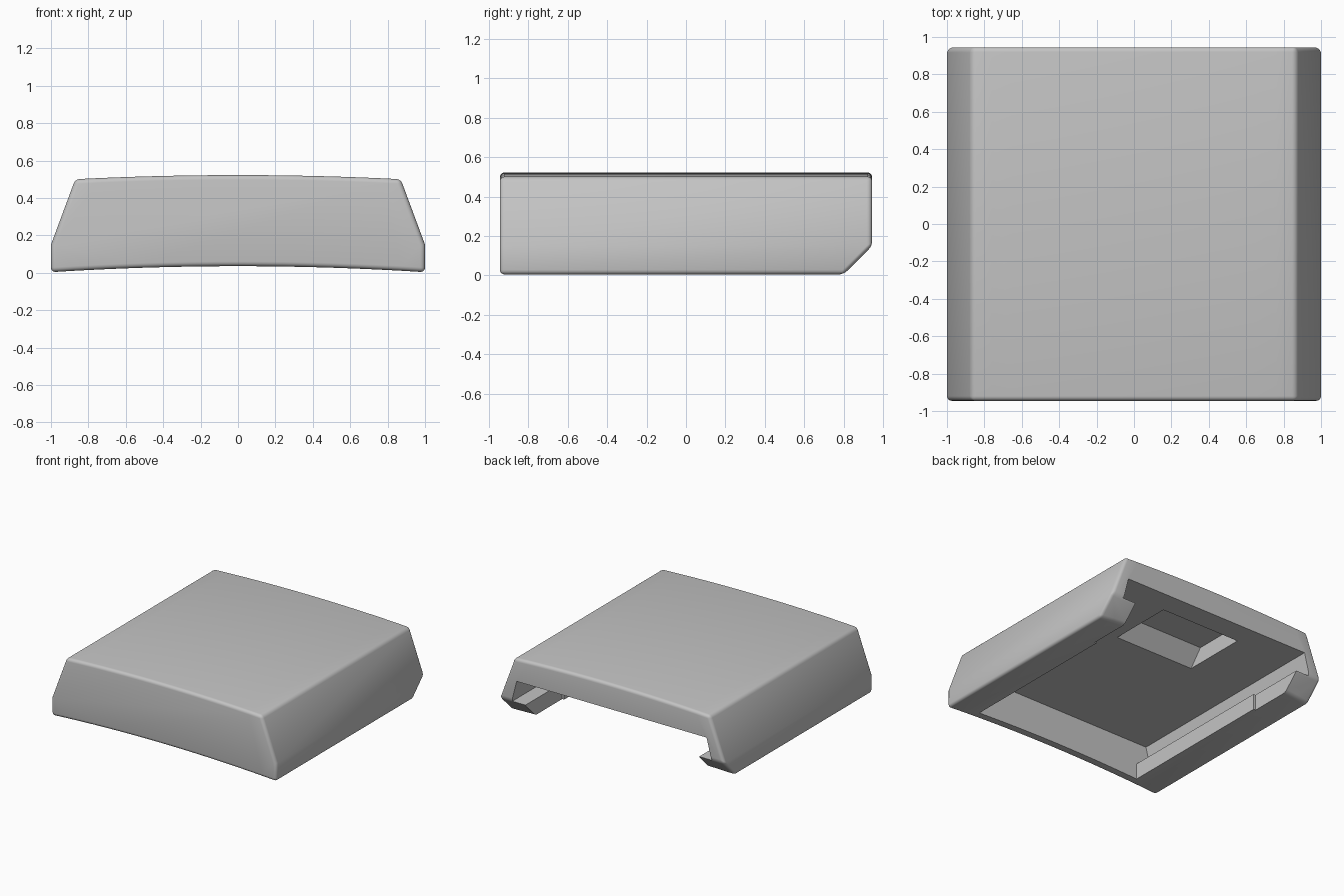
import bpy, bmesh

cube = bpy.data.objects.get("Cube")
if cube:
    bpy.data.objects.remove(cube, do_unlink=True)

grey = bpy.data.materials.new("plain_grey")
grey.use_nodes = True
grey.diffuse_color = (0.55, 0.55, 0.55, 1)
grey.node_tree.nodes["Principled BSDF"].inputs["Base Color"].default_value = grey.diffuse_color


def prism(near, far):
    """Closed solid between two matching rings of points."""
    bm = bmesh.new()
    a = [bm.verts.new(p) for p in near]
    b = [bm.verts.new(p) for p in far]
    bm.faces.new(a[::-1])
    end_cap = bm.faces.new(b)
    for i in range(len(a)):
        j = (i + 1) % len(a)
        bm.faces.new((a[i], a[j], b[j], b[i]))
    if bm.calc_volume(signed=True) < 0:
        bmesh.ops.reverse_faces(bm, faces=bm.faces[:])
    bm.normal_update()
    return bm, end_cap, b


def make_object(name, bm):
    mesh = bpy.data.meshes.new(name)
    bm.to_mesh(mesh)
    bm.free()
    mesh.materials.append(grey)
    obj = bpy.data.objects.new(name, mesh)
    bpy.context.collection.objects.link(obj)
    return obj


def mirrored(half):
    """Close a right-hand profile with its mirror image."""
    return half + [(-x, z) for x, z in reversed(half)]


def arc(half_width, edge_z, rise, steps=16):
    """Shallow crown running from +x to -x."""
    ts = [1 - 2 * i / steps for i in range(steps + 1)]
    return [(half_width * t, edge_z + rise * (1 - t * t)) for t in ts]


def apply(obj, mod):
    bpy.context.view_layer.objects.active = obj
    bpy.ops.object.modifier_apply(modifier=mod.name)


def cut(obj, name, near, far):
    cutter = make_object(name, prism(near, far)[0])
    bpy.context.view_layer.update()
    mod = obj.modifiers.new("cut", "BOOLEAN")
    mod.operation = "DIFFERENCE"
    mod.solver = "EXACT"
    mod.object = cutter
    apply(obj, mod)
    bpy.data.objects.remove(cutter, do_unlink=True)


def cut_along_y(obj, name, profile, start, end):
    cut(obj, name, [(x, start, z) for x, z in profile], [(x, end, z) for x, z in profile])


# Outer body: crowned top, arched underside, sloping flanks, slanted lower back
SHOULDER, DEPTH = 0.15, 0.945
crown = arc(0.87, 0.5, 0.022)
outline = [(1, SHOULDER)] + crown + [(-1, SHOULDER)] + arc(1, 0.003, 0.032)[::-1]
bm, back, back_ring = prism(
    [(x, -DEPTH, z) for x, z in outline],
    [(x, DEPTH - max(0, SHOULDER - z), z) for x, z in outline])
bmesh.utils.face_split(back, back_ring[0], back_ring[len(crown) + 1])
bm.normal_update()
shell = make_object("shell", bm)

# Softened outer edges
bevel = shell.modifiers.new("soft_edges", "BEVEL")
bevel.width = 0.025
bevel.segments = 4
bevel.limit_method = "ANGLE"
bevel.angle_limit = 0.5
apply(shell, bevel)

# Channel open below and at the back, undercut above the side rails
channel = mirrored([(0.755, -0.2), (0.755, 0.145), (0.89, 0.145), (0.845, 0.32)])
cut_along_y(shell, "channel_cutter", channel, -0.87, 1.2)

# Rails step back slightly near the open end
cut_along_y(shell, "rail_step_cutter", mirrored([(0.773, -0.2), (0.773, 0.2)]), 0.47, 1.3)

# Pocket in the ceiling with one slanted wall
pocket = [(0.19, 0.27), (0.76, 0.27), (0.76, 0.45), (0.337, 0.45)]
cut(shell, "pocket_cutter", [(-0.355, y, z) for y, z in pocket], [(0.355, y, z) for y, z in pocket])

# Smooth shading with crisp cut edges
bpy.ops.object.select_all(action="DESELECT")
shell.select_set(True)
bpy.context.view_layer.objects.active = shell
bpy.ops.object.shade_smooth_by_angle(angle=0.5)
